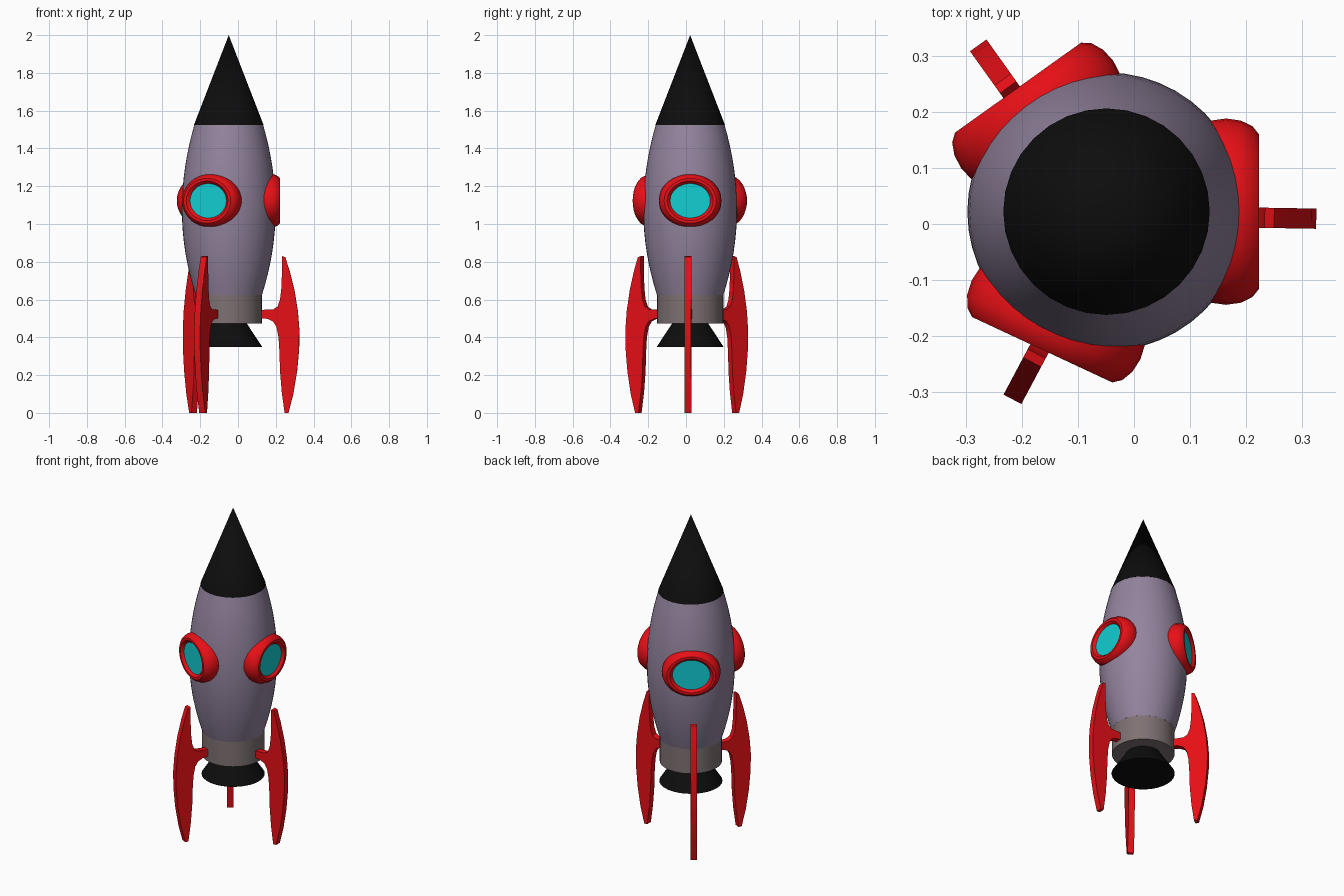
import bpy, bmesh
from math import sin, cos, pi, radians
from mathutils import Matrix

if "Cube" in bpy.data.objects:
    bpy.data.objects.remove(bpy.data.objects["Cube"])

AXIS = Matrix.Translation((-0.049, 0.022, 0))


def material(name, r, g, b):
    m = bpy.data.materials.new(name)
    m.diffuse_color = (r, g, b, 1)
    m.use_nodes = True
    m.node_tree.nodes["Principled BSDF"].inputs["Base Color"].default_value = m.diffuse_color
    return m


BLACK = material("black", 0.004, 0.004, 0.004)
RED = material("red", 0.8, 0.005, 0.008)
LILAC = material("lilac", 0.29, 0.23, 0.34)
TAUPE = material("taupe", 0.21, 0.165, 0.17)
CYAN = material("cyan", 0.006, 0.62, 0.65)


def finish(name, bm, mat, matrix, angle=35):
    bmesh.ops.recalc_face_normals(bm, faces=bm.faces)
    me = bpy.data.meshes.new(name)
    bm.to_mesh(me)
    bm.free()
    me.transform(matrix)
    me.materials.append(mat)
    ob = bpy.data.objects.new(name, me)
    bpy.context.collection.objects.link(ob)
    bpy.ops.object.select_all(action='DESELECT')
    ob.select_set(True)
    bpy.context.view_layer.objects.active = ob
    bpy.ops.object.shade_smooth_by_angle(angle=radians(angle))
    return ob


def lathe(name, profile, mat, matrix, closed=False, n=32):
    """Revolve (radius, height) points about local z; open ends are capped."""
    bm = bmesh.new()
    rings = [[bm.verts.new((r * cos(2 * pi * i / n), r * sin(2 * pi * i / n), z))
              for i in range(n)] for r, z in profile]
    pairs = list(zip(rings, rings[1:]))
    if closed:
        pairs.append((rings[-1], rings[0]))
    else:
        bm.faces.new(rings[0])
        bm.faces.new(rings[-1])
    for a, b in pairs:
        for i in range(n):
            j = (i + 1) % n
            bm.faces.new((a[i], a[j], b[j], b[i]))
    bmesh.ops.remove_doubles(bm, verts=bm.verts, dist=1e-5)
    return finish(name, bm, mat, matrix)


# Barrel hull, bulging in the middle
hull = []
for i in range(17):
    t = i / 8 - 1
    hull.append((0.248 - (0.066 if t > 0 else 0.072) * t * t, 1.075 + 0.45 * t))
lathe("hull", hull, LILAC, AXIS, n=48)

# Nose cone, lower band and engine nozzle
bm = bmesh.new()
bmesh.ops.create_cone(bm, cap_ends=True, segments=32, radius1=0.184, radius2=0, depth=0.475)
finish("nose_cone", bm, BLACK, AXIS @ Matrix.Translation((0, 0, 1.7625)))
lathe("lower_band", [(0.176, 0.472), (0.176, 0.626)], TAUPE, AXIS)
lathe("engine_nozzle", [(0.178, 0.348), (0.095, 0.474)], BLACK, AXIS)

# Oval portholes: red rim with a flat glass disc
rim = [(0.130 + 0.036 * cos(2 * pi * k / 14), 0.213 + 0.060 * sin(2 * pi * k / 14))
       for k in range(14)]
for label, deg in (("right", 0), ("back", 125.5), ("front", 245)):
    place = (AXIS @ Matrix.Rotation(radians(deg), 4, 'Z')
             @ Matrix.Translation((0, 0, 1.123))
             @ Matrix.Rotation(pi / 2, 4, 'Y') @ Matrix.Diagonal((0.86, 1, 1, 1)))
    lathe(label + "_porthole_rim", rim, RED, place, closed=True)
    lathe(label + "_porthole_glass", [(0.125, 0.235), (0.125, 0.257)], CYAN, place)

# Fin outline: (distance from axis, height)
FIN = [(0.296, 0.0), (0.316, 0.0), (0.342, 0.10), (0.362, 0.22), (0.373, 0.34),
       (0.374, 0.44), (0.366, 0.54), (0.348, 0.65), (0.323, 0.75), (0.299, 0.825),
       (0.282, 0.83), (0.282, 0.74), (0.279, 0.66), (0.272, 0.60), (0.258, 0.562),
       (0.235, 0.548), (0.165, 0.545), (0.165, 0.502), (0.205, 0.498),
       (0.235, 0.484), (0.253, 0.455), (0.264, 0.40), (0.269, 0.32),
       (0.272, 0.22), (0.281, 0.11)]
for label, deg, side in (("right", -1, -0.006), ("back", 125.5, 0.014), ("front", 242, 0.009)):
    bm = bmesh.new()
    face = bm.faces.new([bm.verts.new((x, side - 0.018, z)) for x, z in FIN])
    moved = bmesh.ops.extrude_face_region(bm, geom=[face], use_keep_orig=True)["geom"]
    bmesh.ops.translate(bm, vec=(0, 0.036, 0),
                        verts=[v for v in moved if isinstance(v, bmesh.types.BMVert)])
    finish(label + "_fin", bm, RED, AXIS @ Matrix.Rotation(radians(deg), 4, 'Z'))
